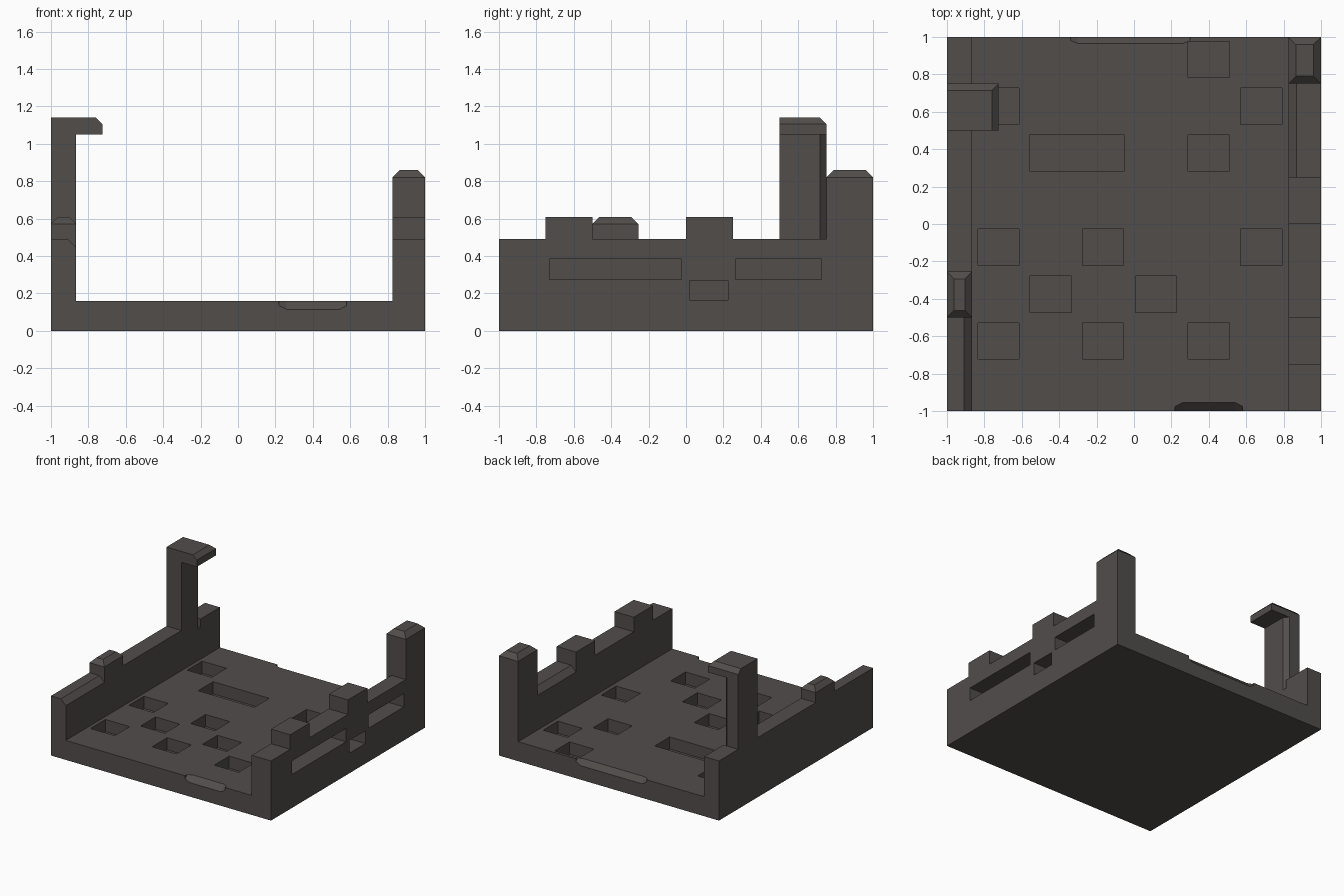
import bpy, bmesh
from mathutils import Vector

if "Cube" in bpy.data.objects:
    bpy.data.objects.remove(bpy.data.objects["Cube"], do_unlink=True)

stone = bpy.data.materials.new("dark_stone")
stone.use_nodes = True
colour = (0.083, 0.075, 0.071, 1)
stone.diffuse_color = colour
stone.node_tree.nodes["Principled BSDF"].inputs["Base Color"].default_value = colour


def finish(name, bm):
    bmesh.ops.recalc_face_normals(bm, faces=bm.faces)
    mesh = bpy.data.meshes.new(name)
    bm.to_mesh(mesh)
    bm.free()
    mesh.materials.append(stone)
    obj = bpy.data.objects.new(name, mesh)
    bpy.context.collection.objects.link(obj)
    return obj


def add_box(bm, lo, hi):
    lo, hi = Vector(lo), Vector(hi)
    verts = bmesh.ops.create_cube(bm, size=1)["verts"]
    for v in verts:
        v.co = (lo + hi) / 2 + v.co * (hi - lo)
    return verts


def block(name, lo, hi, chamfer=0, rule=None):
    """Box whose edges are chamfered where the rule holds for the edge midpoint."""
    bm = bmesh.new()
    add_box(bm, lo, hi)
    if rule:
        centre, half = (Vector(lo) + Vector(hi)) / 2, (Vector(hi) - Vector(lo)) / 2
        edges = []
        for e in bm.edges:
            m = (e.verts[0].co + e.verts[1].co) / 2 - centre
            side = [round(m[i] / half[i]) for i in range(3)]
            if rule(*side):
                edges.append(e)
        bmesh.ops.bevel(bm, geom=edges, offset=chamfer, segments=1,
                        affect='EDGES', profile=0.5)
    return finish(name, bm)


def cut(target, bm):
    """Subtract the solids in bm from the target and drop the cutter."""
    cutter = finish("cutter", bm)
    cutter.hide_render = True
    mod = target.modifiers.new("cut", 'BOOLEAN')
    mod.operation, mod.solver, mod.object = 'DIFFERENCE', 'EXACT', cutter
    bpy.context.view_layer.objects.active = target
    bpy.ops.object.modifier_apply(modifier=mod.name)
    bpy.data.objects.remove(cutter, do_unlink=True)


def all_top(x, y, z):
    return z == 1


def inner_left(x, y, z):
    return x == -1 and z == 1


def inner_right(x, y, z):
    return x == 1 and z == 1


IN_R, IN_L, FLOOR, WALL, LEDGE = -0.865, 0.825, 0.16, 0.49, 0.42

# Floor slab with rectangular pits
floor = block("floor_slab", (IN_R, -1, 0), (IN_L, 1, FLOOR))
pits = [(-0.725, -0.125), (-0.165, -0.125), (0.68, -0.125), (-0.445, -0.375),
        (0.118, -0.375), (-0.725, -0.625), (-0.165, -0.625), (0.4, -0.625),
        (0.4, 0.38), (0.4, 0.88), (0.68, 0.63), (-0.725, 0.63), (-0.305, 0.38)]
bm = bmesh.new()
for x, y in pits:
    w = 0.255 if x == -0.305 else 0.11
    add_box(bm, (x - w, y - 0.097, 0.06), (x + w, y + 0.097, 0.25))
cut(floor, bm)

# Chipped front and back edges: wedges with slanted ends
for x0, x1, side, depth in ((0.22, 0.58, -1, 0.045), (-0.34, 0.3, 1, 0.035)):
    bm = bmesh.new()
    for x, s in ((x0, 1), (x1, -1)):
        for slant, y, z in ((0.04, 1 - depth, FLOOR), (0.04, 1, FLOOR - 0.045),
                            (0, 1.02, FLOOR - 0.045), (0, 1.02, FLOOR + 0.02),
                            (0, 1 - depth, FLOOR + 0.02)):
            bm.verts.new((x + s * slant, y * side, z))
    bmesh.ops.convex_hull(bm, input=bm.verts)
    cut(floor, bm)

# Left wall: base with three sunken slots
left = block("left_wall_base", (IN_L, -1, 0), (1, 1, LEDGE))
bm = bmesh.new()
for y0, y1, z0, z1 in ((-0.73, -0.025, 0.275, 0.385), (0.265, 0.725, 0.275, 0.385),
                       (0.02, 0.225, 0.165, 0.27)):
    add_box(bm, (0.86, y0, z0), (1.1, y1, z1))
cut(left, bm)

# Left wall: broken top, section by section
for name, y0, y1, top, chamfer, rule in (
        ("left_parapet_front", -1, -0.75, WALL, 0, None),
        ("left_merlon_front", -0.75, -0.5, 0.61, 0, None),
        ("left_parapet_middle", -0.5, 0, WALL, 0, None),
        ("left_merlon_middle", 0, 0.25, 0.61, 0, None),
        ("left_parapet_back", 0.25, 0.75, WALL, 0.045, inner_left),
        ("left_corner_pillar", 0.75, 1, 0.86, 0.04, all_top)):
    block(name, (IN_L, y0, LEDGE), (1, y1, top), chamfer, rule)

# Right wall: base and broken top
block("right_wall_base", (-1, -1, 0), (IN_R, 1, LEDGE))
for name, y0, y1, top, chamfer, rule in (
        ("right_parapet_front", -1, -0.5, WALL, 0.045, inner_right),
        ("right_merlon", -0.5, -0.255, 0.61, 0.038, all_top),
        ("right_parapet_middle", -0.255, 0.5, WALL, 0, None),
        ("right_parapet_back", 0.75, 1, WALL, 0, None)):
    block(name, (-1, y0, LEDGE), (IN_R, y1, top), chamfer, rule)

# Tall post with overhanging arm
block("tall_post", (-1, 0.5, LEDGE), (IN_R, 0.75, 1.05), 0.033,
      lambda x, y, z: x == 1 and y == 1)
block("post_arm", (-1, 0.5, 1.05), (-0.725, 0.75, 1.14), 0.035,
      lambda x, y, z: z == 1 and (x == 1 or y == 1))
